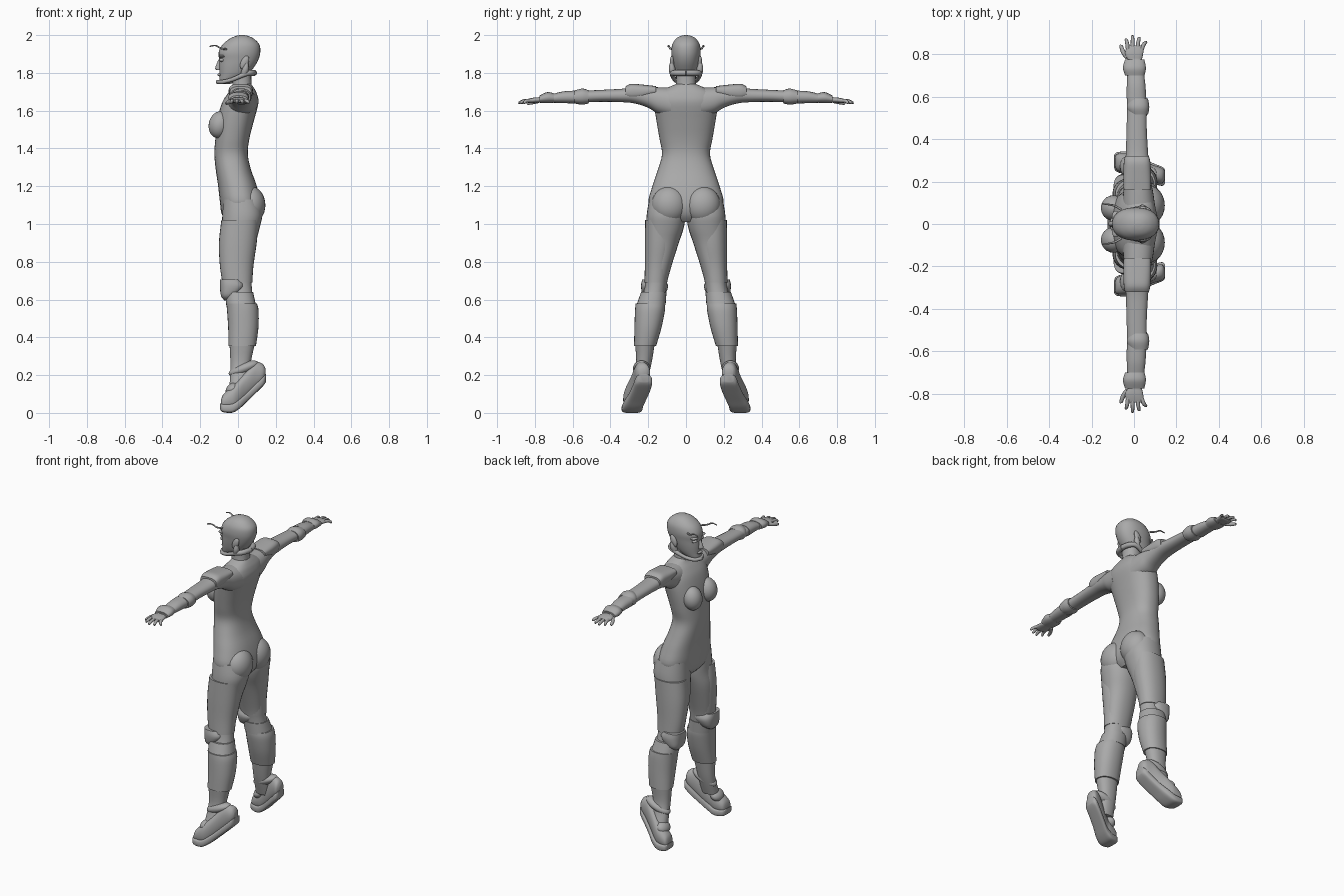
import bpy, bmesh, math
from mathutils import Matrix, Vector

grey = bpy.data.materials.new("plain grey")
grey.diffuse_color = (0.4, 0.4, 0.4, 1)


def finish(name, bm, mirror):
    bmesh.ops.recalc_face_normals(bm, faces=bm.faces)
    me = bpy.data.meshes.new(name)
    bm.to_mesh(me)
    bm.free()
    me.materials.append(grey)
    ob = bpy.data.objects.new(name, me)
    bpy.context.collection.objects.link(ob)
    if mirror:
        m = ob.modifiers.new("mirror", 'MIRROR')
        m.use_axis = (False, True, False)
        m.use_mirror_merge = False
    return ob


def spline(rows, steps):
    """Smooth interpolation through the section rows."""
    out = []
    for i in range(len(rows) - 1):
        p0, p1, p2 = rows[max(i - 1, 0)], rows[i], rows[i + 1]
        p3 = rows[min(i + 2, len(rows) - 1)]
        for s in range(steps):
            t = s / steps
            out.append([0.5 * (2 * b + (c - a) * t + (2 * a - 5 * b + 4 * c - d) * t * t
                               + (3 * b - a - 3 * c + d) * t ** 3)
                        for a, b, c, d in zip(p0, p1, p2, p3)])
    return out + [list(rows[-1])]


def loft(name, axis, rows, mirror=True, power=0.9, steps=4, n=28):
    """rows: position on axis, then min/max of the two other axes in xyz order."""
    bm = bmesh.new()
    rings = []
    for t, a0, a1, b0, b1 in spline(rows, steps):
        ring = []
        for k in range(n):
            c, s = math.cos(math.tau * k / n), math.sin(math.tau * k / n)
            a = (a0 + a1) / 2 + (a1 - a0) / 2 * math.copysign(abs(c) ** power, c)
            b = (b0 + b1) / 2 + (b1 - b0) / 2 * math.copysign(abs(s) ** power, s)
            co = {'x': (t, a, b), 'y': (a, t, b), 'z': (a, b, t)}[axis]
            ring.append(bm.verts.new(co))
        rings.append(ring)
    for r, q in zip(rings, rings[1:]):
        for k in range(n):
            bm.faces.new((r[k], r[(k + 1) % n], q[(k + 1) % n], q[k]))
    bm.faces.new(rings[0])
    bm.faces.new(rings[-1])
    return finish(name, bm, mirror)


def ball(name, centre, radii, tilt=0, mirror=True):
    """Ellipsoid, tilted about the y axis."""
    bm = bmesh.new()
    mat = (Matrix.Translation(centre) @ Matrix.Rotation(math.radians(tilt), 4, 'Y')
           @ Matrix.Diagonal((*radii, 1)))
    bmesh.ops.create_uvsphere(bm, u_segments=24, v_segments=16, radius=1, matrix=mat)
    return finish(name, bm, mirror)


def tube(name, pts, radii, mirror=True, n=10):
    """Tapered round tube through points."""
    data = spline([(*p, r) for p, r in zip(pts, radii)], 4)
    bm = bmesh.new()
    rings = []
    for i, d in enumerate(data):
        p = Vector(d[:3])
        along = Vector(data[min(i + 1, len(data) - 1)][:3]) - Vector(data[max(i - 1, 0)][:3])
        u = along.cross(Vector((0.05, 0.1, 1))).normalized()
        v = along.cross(u).normalized()
        rings.append([bm.verts.new(p + d[3] * (u * math.cos(math.tau * k / n)
                                               + v * math.sin(math.tau * k / n))) for k in range(n)])
    for r, q in zip(rings, rings[1:]):
        for k in range(n):
            bm.faces.new((r[k], r[(k + 1) % n], q[(k + 1) % n], q[k]))
    bm.faces.new(rings[0])
    bm.faces.new(rings[-1])
    return finish(name, bm, mirror)


# Torso, chest and seat
loft("torso", 'z', [
    (1.01, -.05, .08, -.06, .06), (1.05, -.085, .11, -.15, .15), (1.11, -.095, .12, -.198, .198),
    (1.2, -.105, .1, -.178, .178), (1.29, -.118, .068, -.148, .148), (1.37, -.125, .052, -.127, .127),
    (1.45, -.12, .06, -.14, .14), (1.55, -.11, .085, -.157, .157), (1.64, -.085, .108, -.168, .168),
    (1.69, -.055, .1, -.15, .15), (1.72, -.03, .085, -.1, .1), (1.74, -.02, .07, -.055, .055)],
    mirror=False, power=0.85, n=40)
ball("breast", (-.098, .075, 1.525), (.057, .06, .072), tilt=12)
ball("buttock", (.065, .088, 1.1), (.08, .095, .1))

# Neck and head
loft("neck", 'z', [(1.68, -.04, .085, -.065, .065), (1.73, -.03, .072, -.053, .053),
                   (1.81, -.035, .07, -.052, .052)], mirror=False)
loft("head", 'z', [
    (1.74, -.085, -.045, -.018, .018), (1.755, -.098, -.01, -.037, .037), (1.79, -.098, .05, -.055, .055),
    (1.83, -.1, .085, -.066, .066), (1.87, -.1, .108, -.073, .073), (1.91, -.102, .118, -.078, .078),
    (1.95, -.082, .113, -.073, .073), (1.98, -.045, .085, -.054, .054), (1.995, -.012, .055, -.03, .03),
    (2.0, .01, .03, -.006, .006)], mirror=False)
loft("nose", 'z', [(1.815, -.113, -.08, -.014, .014), (1.825, -.121, -.08, -.014, .014),
                   (1.87, -.104, -.08, -.008, .008)], mirror=False)
ball("eye", (-.083, .034, 1.868), (.017, .016, .01))
ball("brow", (-.084, .036, 1.888), (.02, .026, .008))
ball("lips", (-.096, 0, 1.79), (.012, .022, .009), mirror=False)
ball("ear", (.035, .074, 1.855), (.02, .012, .038), tilt=25)

# Headset: jaw guard, nape band and feelers
tube("jaw_guard", [(-.108, -.001, 1.752), (-.085, .038, 1.752), (-.03, .06, 1.765),
                   (.04, .072, 1.795), (.072, .05, 1.8), (.085, -.001, 1.8)],
     [.011, .011, .011, .014, .016, .016])
tube("ear_mount", [(.03, .066, 1.79), (.04, .074, 1.82), (.045, .076, 1.85)], [.018, .018, .01])
tube("feeler", [(-.06, .068, 1.925), (-.09, .085, 1.93), (-.12, .092, 1.945), (-.15, .095, 1.94)],
     [.005, .005, .004, .003])

# Arms with shoulder, elbow and wrist armour
loft("arm", 'y', [
    (.08, -.055, .1, 1.56, 1.722), (.15, -.05, .09, 1.585, 1.724), (.2, -.045, .08, 1.615, 1.724),
    (.27, -.042, .072, 1.638, 1.726), (.34, -.038, .066, 1.645, 1.716), (.45, -.035, .06, 1.647, 1.71),
    (.55, -.032, .06, 1.643, 1.705), (.62, -.032, .055, 1.643, 1.702), (.7, -.027, .045, 1.645, 1.685),
    (.78, -.025, .038, 1.643, 1.673)])
loft("shoulder_plate", 'y', [(.16, -.048, .078, 1.685, 1.73), (.23, -.05, .08, 1.665, 1.738),
                             (.29, -.048, .077, 1.66, 1.742), (.32, -.042, .07, 1.67, 1.728)], power=0.7)
loft("elbow_guard", 'y', [(.515, -.02, .066, 1.638, 1.708), (.55, -.034, .072, 1.632, 1.717),
                          (.59, -.02, .066, 1.638, 1.706)])
loft("forearm_guard", 'y', [(.59, -.036, .058, 1.638, 1.706), (.65, -.034, .054, 1.64, 1.702),
                            (.7, -.032, .048, 1.642, 1.69)])
loft("wrist_guard", 'y', [(.7, -.042, .05, 1.642, 1.692), (.735, -.052, .056, 1.64, 1.698),
                          (.775, -.042, .048, 1.642, 1.68)])

# Hands
loft("palm", 'y', [(.765, -.026, .034, 1.645, 1.67), (.8, -.042, .043, 1.642, 1.67),
                   (.83, -.036, .045, 1.64, 1.664), (.84, -.03, .04, 1.645, 1.66)], power=0.8)
for i, (x, tip_x, tip_y) in enumerate([(-.028, -.037, .872), (-.006, -.007, .888),
                                       (.016, .024, .88), (.036, .056, .86)]):
    tube(f"finger_{i + 1}", [(x, .82, 1.654), ((x + tip_x) / 2, (.83 + tip_y) / 2, 1.652),
                             (tip_x, tip_y - .004, 1.642), (tip_x, tip_y, 1.641)],
         [.010, .009, .007, .003])
tube("thumb", [(-.03, .785, 1.652), (-.05, .808, 1.645), (-.061, .838, 1.638), (-.062, .842, 1.637)],
     [.013, .011, .008, .003])

# Legs with thigh, knee and shin armour
loft("thigh", 'z', [
    (1.13, -.08, .11, .015, .195), (1.05, -.083, .128, .004, .208), (.98, -.086, .115, .012, .21),
    (.9, -.096, .095, .038, .211), (.8, -.092, .082, .07, .211), (.7, -.08, .072, .098, .214),
    (.62, -.065, .078, .11, .23), (.56, -.05, .09, .115, .26)])
loft("thigh_plate", 'z', [(1.02, -.088, .11, .06, .216), (.9, -.101, .099, .06, .218),
                          (.78, -.096, .082, .085, .218), (.69, -.083, .076, .1, .22)])
loft("knee_band", 'z', [(.64, -.07, .08, .103, .238), (.57, -.062, .095, .108, .262)])
loft("knee_pad", 'z', [(.705, -.096, .015, .112, .232), (.67, -.096, .035, .095, .238),
                       (.62, -.09, -.005, .115, .228), (.595, -.072, -.02, .15, .2)], power=0.75)
loft("shin_guard", 'z', [(.58, -.062, .1, .11, .266), (.54, -.058, .109, .112, .27),
                         (.45, -.052, .108, .13, .273), (.355, -.05, .095, .158, .275)])
loft("boot_shaft", 'z', [(.37, -.045, .09, .165, .27), (.25, -.04, .065, .185, .265),
                         (.14, -.045, .06, .215, .3)])

# Boots, pitched toe down and turned outward
loft("boot", 'x', [
    (-.09, .275, .315, .03, .065), (-.078, .25, .33, .018, .098), (-.03, .238, .332, .012, .142),
    (.0, .235, .322, .025, .17), (.04, .218, .3, .065, .215), (.09, .198, .278, .115, .268),
    (.13, .19, .265, .16, .26), (.145, .21, .25, .195, .235)])
loft("boot_sole", 'x', [
    (-.094, .265, .322, .018, .05), (-.08, .245, .338, .004, .048), (-.03, .232, .34, .001, .05),
    (.01, .225, .328, .024, .075), (.05, .208, .305, .062, .11), (.1, .187, .282, .11, .16),
    (.135, .18, .268, .145, .195), (.147, .195, .252, .162, .205)], power=0.5)
ball("ankle_cuff", (.03, .235, .235), (.085, .046, .03), tilt=-22)
ball("instep_buckle", (-.03, .27, .125), (.04, .05, .03), tilt=-45)

# Smooth shading with kept edges
for ob in bpy.context.collection.objects:
    ob.select_set(True)
    bpy.context.view_layer.objects.active = ob
bpy.ops.object.shade_smooth_by_angle(angle=math.radians(40))
